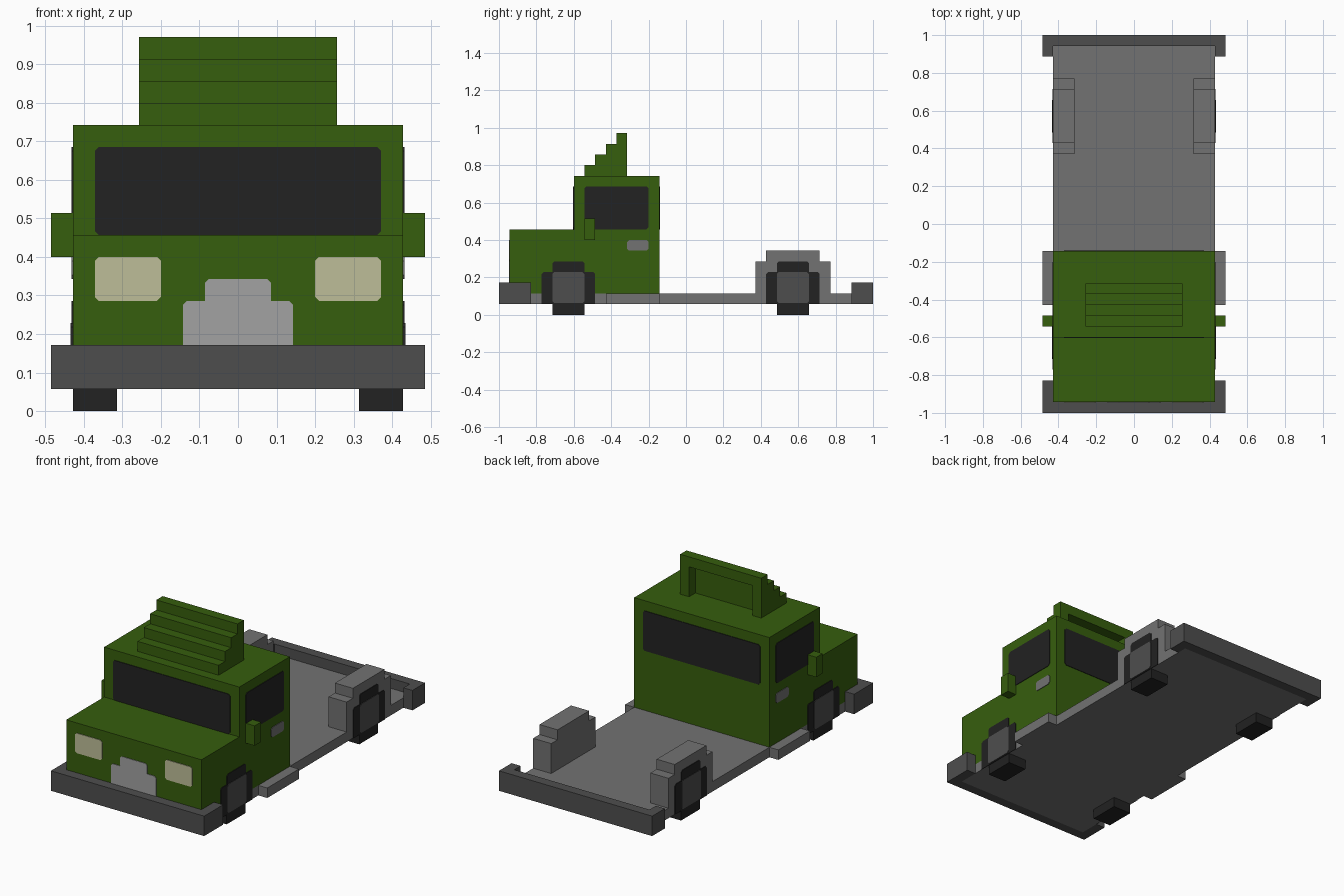
import bpy
import bmesh

if "Cube" in bpy.data.objects:
    bpy.data.objects.remove(bpy.data.objects["Cube"], do_unlink=True)

U = 2 / 35       # block size: all dimensions below are in blocks
C = 0.18         # corner cut of the painted details
THIN = 0.06      # plate thickness


def material(name, r, g, b):
    m = bpy.data.materials.new(name)
    m.use_nodes = True
    m.diffuse_color = (r, g, b, 1)
    m.node_tree.nodes["Principled BSDF"].inputs["Base Color"].default_value = (r, g, b, 1)
    return m


green = material("green paint", 0.037, 0.112, 0.004)
bed_grey = material("bed grey", 0.168, 0.168, 0.168)
dark_grey = material("dark grey", 0.076, 0.076, 0.076)
black = material("black", 0.016, 0.016, 0.016)
cream = material("lamp cream", 0.515, 0.515, 0.314)
light_grey = material("light grey", 0.362, 0.362, 0.362)


def finish(name, bm, mat):
    bmesh.ops.recalc_face_normals(bm, faces=bm.faces)
    bmesh.ops.scale(bm, vec=(U, U, U), verts=bm.verts)
    mesh = bpy.data.meshes.new(name)
    bm.to_mesh(mesh)
    bm.free()
    mesh.materials.append(mat)
    ob = bpy.data.objects.new(name, mesh)
    bpy.context.collection.objects.link(ob)
    return ob


def box(name, mat, x, y, z):
    bm = bmesh.new()
    bmesh.ops.create_cube(bm, size=1)
    for v in bm.verts:
        v.co = [(lo + hi) / 2 + c * (hi - lo) for c, (lo, hi) in zip(v.co, (x, y, z))]
    return finish(name, bm, mat)


def pair(name, mat, x, y, z):
    box("left_" + name, mat, x, y, z)
    box("right_" + name, mat, (-x[1], -x[0]), y, z)


def plate(name, mat, outline, axis, pos, out, thick=THIN):
    """Thin panel with a 2D outline, facing along x or y."""
    bm = bmesh.new()

    def ring(p):
        return [bm.verts.new((p, a, z) if axis == "x" else (a, p, z)) for a, z in outline]

    inner, outer = ring(pos), ring(pos + out * thick)
    bm.faces.new(inner)
    bm.faces.new(outer)
    n = len(outline)
    for i in range(n):
        j = (i + 1) % n
        bm.faces.new((inner[i], inner[j], outer[j], outer[i]))
    return finish(name, bm, mat)


def side_plates(name, mat, outline, thick=THIN):
    plate("left_" + name, mat, outline, "x", 7.5, 1, thick)
    plate("right_" + name, mat, outline, "x", -7.5, -1, thick)


def rounded(a0, a1, z0, z1):
    return [(a0 + C, z0), (a1 - C, z0), (a1, z0 + C), (a1, z1 - C),
            (a1 - C, z1), (a0 + C, z1), (a0, z1 - C), (a0, z0 + C)]


def stepped(center, wide, narrow, z0, z1, z2):
    """Symmetric outline with a narrower block on top, corners cut."""
    half = [(wide, z0), (wide, z1 - C), (wide - C, z1), (narrow, z1),
            (narrow, z2 - C), (narrow - C, z2)]
    return [(center + a, z) for a, z in half] + [(center - a, z) for a, z in reversed(half)]


# Chassis, cab and bonnet
box("chassis", bed_grey, (-7.5, 7.5), (-16.5, 16.5), (1, 2))
box("bonnet", green, (-7.5, 7.5), (-16.5, -10.5), (2, 8))
box("cab", green, (-7.5, 7.5), (-10.5, -2.5), (2, 13))
pair("side_step", bed_grey, (7.5, 8.5), (-7.5, -2.5), (1, 2))
pair("mirror", green, (7.5, 8.5), (-9.5, -8.5), (7, 9))

# Bumpers with ends that wrap round the sides
box("front_bumper", dark_grey, (-8.5, 8.5), (-17.5, -16.5), (1, 3))
pair("front_bumper_end", dark_grey, (7.5, 8.5), (-16.5, -14.5), (1, 3))
box("rear_bumper", dark_grey, (-8.5, 8.5), (16.5, 17.5), (1, 3))
pair("rear_bumper_end", dark_grey, (7.5, 8.5), (15.5, 16.5), (1, 3))

# Stepped roof fairing, open frame at its back
for i in range(3):
    box(f"fairing_step_{i + 1}", green, (-4.5, 4.5), (-9.5 + i, -6.5), (13 + i, 14 + i))
pair("fairing_post", green, (3.5, 4.5), (-6.5, -5.5), (13, 16))
box("fairing_top_bar", green, (-4.5, 4.5), (-6.5, -5.5), (16, 17))

# Rear wheel arches
pair("arch_lower", bed_grey, (5.5, 7.5), (6.5, 13.5), (2, 5))
pair("arch_upper", bed_grey, (5.5, 7.5), (7.5, 12.5), (5, 6))

# Wheels: lower tread block, flat tyre face and hub
for end, y in (("front", -11), ("rear", 10)):
    pair(end + "_tyre_tread", black, (5.5, 7.5), (y - 1.5, y + 1.5), (0, 1))
    side_plates(end + "_tyre_face", black, stepped(y, 2.5, 1.5, 1, 4, 5))
    side_plates(end + "_hub", dark_grey, rounded(y - 1.5, y + 1.5, 1.1, 4), THIN * 1.7)

# Windows, door handles, headlights and grille
plate("windscreen", black, rounded(-6.5, 6.5, 8, 12), "y", -10.5, -1)
plate("rear_window", black, rounded(-6.5, 6.5, 8, 12), "y", -2.5, 1)
side_plates("side_window", black, rounded(-9.5, -3.5, 8, 12))
side_plates("door_handle", bed_grey, rounded(-5.5, -3.5, 6, 7))
plate("left_headlight", cream, rounded(3.5, 6.5, 5, 7), "y", -16.5, -1)
plate("right_headlight", cream, rounded(-6.5, -3.5, 5, 7), "y", -16.5, -1)
plate("grille", light_grey, stepped(0, 2.5, 1.5, 3, 5, 6), "y", -16.5, -1)
